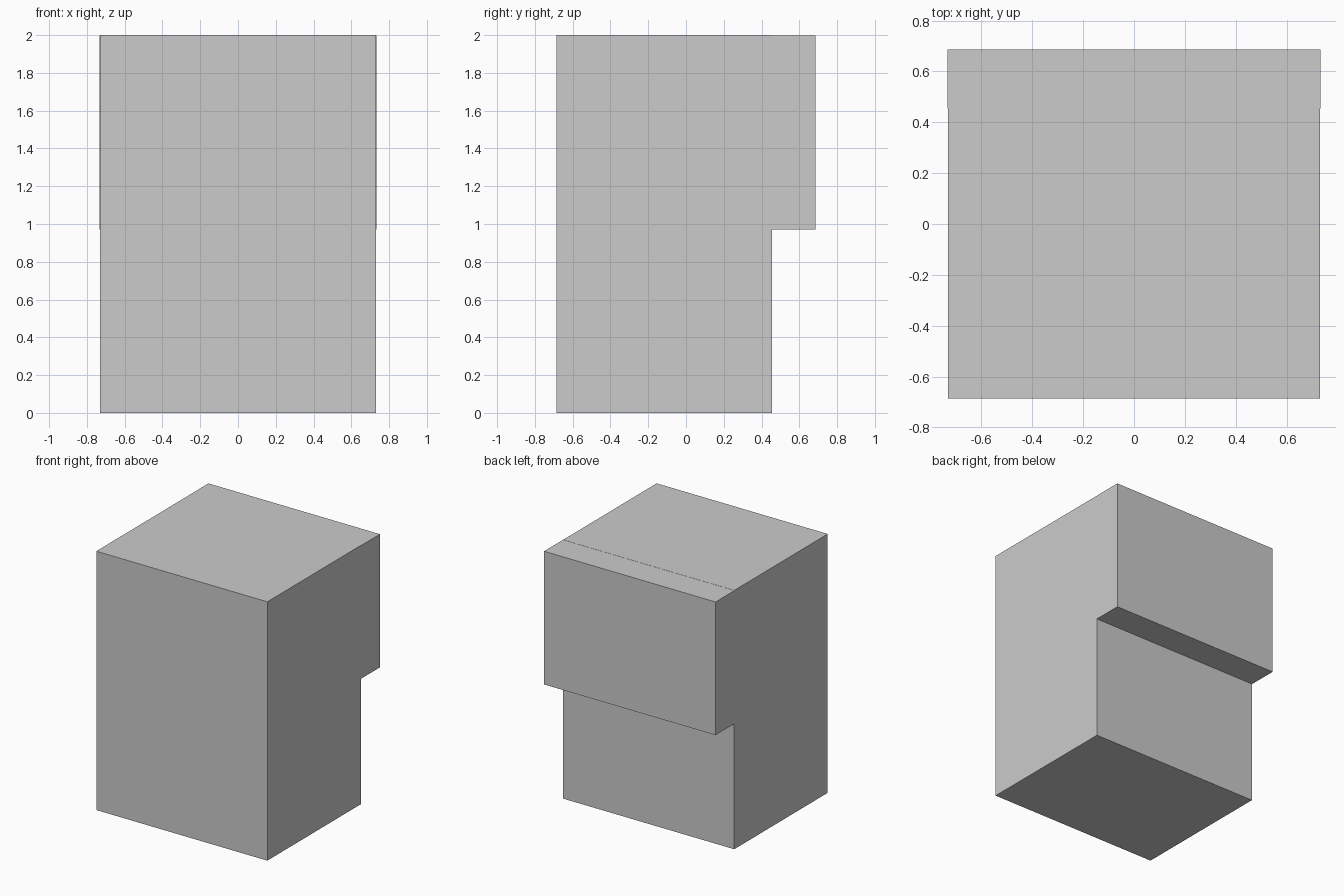
import bpy

if "Cube" in bpy.data.objects:
    bpy.data.objects.remove(bpy.data.objects["Cube"])


def box(name, x, y, z):
    """Box from (min, max) ranges on each axis."""
    bpy.ops.mesh.primitive_cube_add(size=1)
    ob = bpy.context.object
    ob.name = name
    ob.location = [(a + b) / 2 for a, b in (x, y, z)]
    ob.scale = [b - a for a, b in (x, y, z)]
    bpy.ops.object.transform_apply(location=True, rotation=True, scale=True)
    return ob


# Tall main block
box("main_block", (-0.731, 0.731), (-0.686, 0.455), (0, 2))

# Upper rear block, a hair wider than the main one
box("rear_upper_block", (-0.733, 0.733), (0.455, 0.686), (0.97, 1.999))
